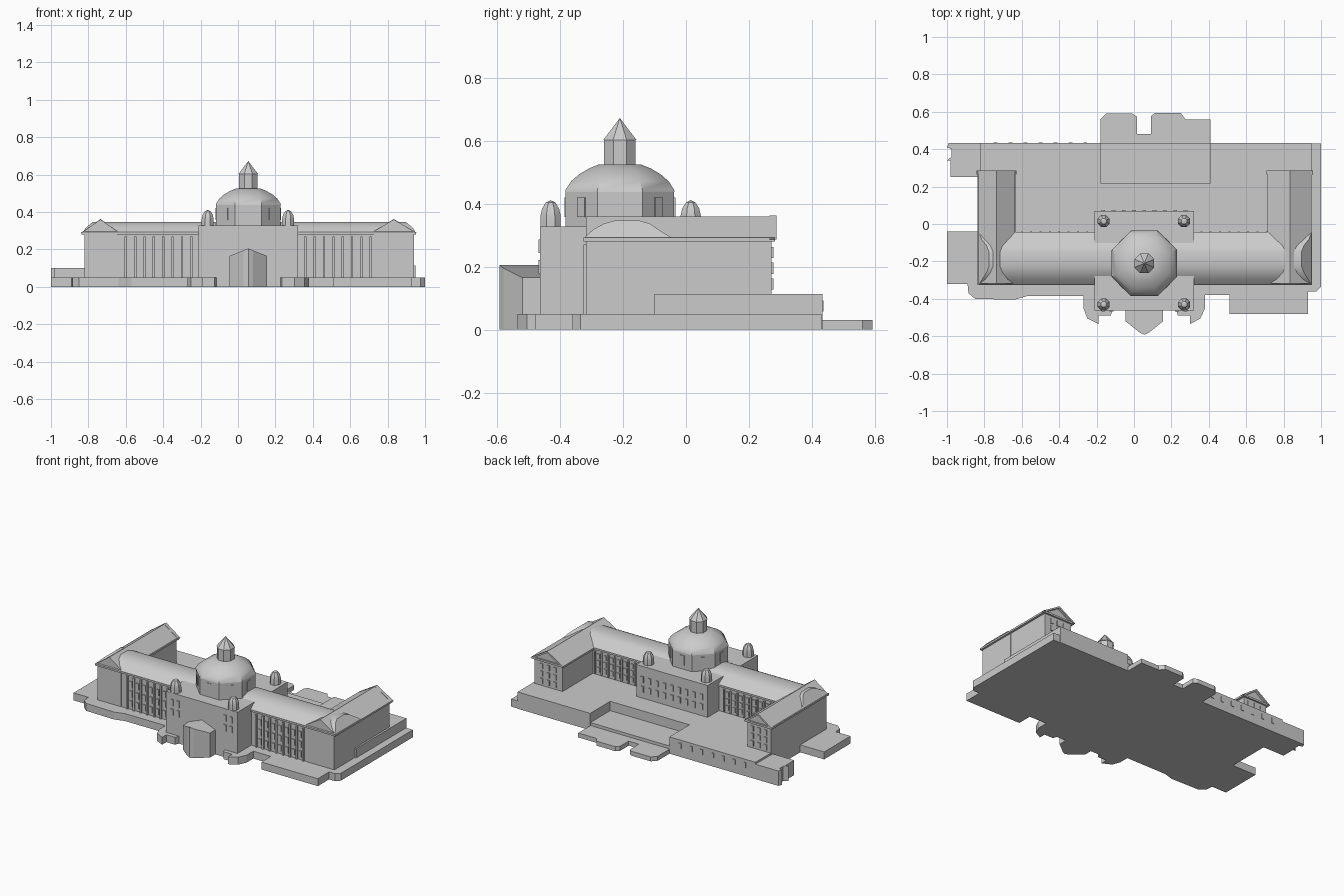
import bpy, bmesh, math
from mathutils import Matrix, Vector

if "Cube" in bpy.data.objects:
    bpy.data.objects.remove(bpy.data.objects["Cube"])

CX, CY = 0.055, -0.21      # dome centre


def finish(name, bm, smooth=False):
    bmesh.ops.recalc_face_normals(bm, faces=bm.faces)
    me = bpy.data.meshes.new(name)
    bm.to_mesh(me)
    bm.free()
    ob = bpy.data.objects.new(name, me)
    bpy.context.collection.objects.link(ob)
    if smooth:
        bpy.ops.object.select_all(action='DESELECT')
        bpy.context.view_layer.objects.active = ob
        ob.select_set(True)
        bpy.ops.object.shade_smooth_by_angle(angle=math.radians(30))
    return ob


def add_box(bm, x0, x1, y0, y1, z0, z1, turn=None):
    m = Matrix.Translation(((x0 + x1) / 2, (y0 + y1) / 2, (z0 + z1) / 2)) @ \
        Matrix.Diagonal((x1 - x0, y1 - y0, z1 - z0, 1))
    bmesh.ops.create_cube(bm, size=1, matrix=turn @ m if turn else m)


def box(name, *dims):
    bm = bmesh.new()
    add_box(bm, *dims)
    return finish(name, bm)


def slab(name, outline, z0, top):
    """Extrude a plan outline from z0 up to top(x), a number or a function."""
    bm = bmesh.new()
    f = bm.faces.new([bm.verts.new((x, y, z0)) for x, y in outline])
    new = bmesh.ops.extrude_face_region(bm, geom=[f])['geom']
    for v in new:
        if isinstance(v, bmesh.types.BMVert):
            v.co.z = top(v.co.x) if callable(top) else top
    return finish(name, bm)


def loft(name, rings, smooth=False):
    bm = bmesh.new()
    rows = [[bm.verts.new(p) for p in r] for r in rings]
    n = len(rows[0])
    for a, b in zip(rows, rows[1:]):
        for i in range(n):
            j = (i + 1) % n
            bm.faces.new((a[i], a[j], b[j], b[i]))
    bm.faces.new(rows[0])
    bm.faces.new(rows[-1])
    bmesh.ops.remove_doubles(bm, verts=bm.verts, dist=0.0005)
    return finish(name, bm, smooth)


def turned(name, x, y, profile, sides=8, smooth=False):
    """Polygonal solid; profile holds (distance to flat side, height)."""
    k = 1 / math.cos(math.pi / sides)
    rings = []
    for r, z in profile:
        rings.append([(x + r * k * math.cos((i + .5) * math.tau / sides),
                       y + r * k * math.sin((i + .5) * math.tau / sides), z)
                      for i in range(sides)])
    return loft(name, rings, smooth)


def windows(name, xs, y, zs, w, h, d=0.006):
    bm = bmesh.new()
    for x in xs:
        for z in zs:
            add_box(bm, x - w / 2, x + w / 2, y - d, y + d, z - h / 2, z + h / 2)
    return finish(name, bm)


def spread(a, b, n):
    return [a + (b - a) * i / (n - 1) for i in range(n)]


# Ground plinth with curved ramps along the front
slab("plinth", [
    (-1, -.32), (-.89, -.32), (-.885, -.37), (-.85, -.40), (-.64, -.405), (-.57, -.385),
    (-.27, -.385), (-.27, -.45), (-.25, -.505), (-.19, -.535), (-.19, -.49), (-.125, -.49),
    (-.115, -.46), (.225, -.46), (.235, -.49), (.30, -.49), (.30, -.535), (.355, -.505),
    (.38, -.45), (.38, -.38), (.51, -.38), (.51, -.48), (.93, -.48), (.93, -.36),
    (.975, -.36), (1, -.335), (1, .43), (-.82, .43), (-.82, -.04), (-1, -.04)], 0, .05)

# Low steps at the back
slab("rear_steps", [
    (-.18, .42), (-.18, .56), (-.15, .59), (-.01, .59), (.015, .575), (.015, .48),
    (.09, .48), (.09, .575), (.11, .593), (.25, .593), (.275, .56), (.41, .56), (.41, .42)], 0, .03)

# Rear terraces around the courtyard
box("terrace_left", -.82, -.18, -.1, .433, 0, .113)
box("terrace_right", .41, .95, -.1, .433, 0, .113)
box("terrace_middle", -.18, .41, -.1, .22, 0, .113)
slab("terrace_annex", [(-.82, .25), (-.98, .25), (-.98, .34), (-1, .34), (-.975, .36), (-.975, .40),
                       (-1, .41), (-.99, .433), (-.82, .433)], 0, .10)
windows("terrace_windows", spread(-.74, -.26, 7), .433, [.075], .02, .035, .004)

# Long main range with cornice and rounded hipped roof
box("main_range", -.82, .94, -.315, -.05, 0, .285)
box("main_cornice", -.83, .95, -.325, -.042, .28, .292)
rise = [(-.325, .29), (-.295, .318), (-.26, .337), (-.225, .347), (-.15, .347),
        (-.115, .337), (-.08, .313), (-.042, .29)]
rings = []
for y, z in rise:
    inset = .055 * ((z - .29) / .057) ** 1.5
    rings.append((y, z, -.83 + inset, .95 - inset))
loft("main_roof", [[(r[2], r[0], r[1]) for r in rings], [(r[3], r[0], r[1]) for r in rings]], True)

# End wings: walls, cornice, gabled roof, rear windows
for side, cx, hw in (("left", -.735, .087), ("right", .833, .105)):
    box(f"wing_{side}", cx - hw, cx + hw, -.318, .272, 0, .285)
    box(f"wing_cornice_{side}", cx - hw - .015, cx + hw + .015, -.325, .283, .28, .292)
    e = hw + .012
    loft(f"wing_roof_{side}", [[(cx - e, y, .29), (cx, y, .36), (cx + e, y, .29)]
                               for y in (-.318, .272)])
    # raking eaves overhanging the rear gable
    loft(f"wing_gable_trim_{side}", [
        [(cx - e - .008, y, .287), (cx, y, .362), (cx + e + .008, y, .287),
         (cx + e - .012, y, .287), (cx, y, .35), (cx - e + .012, y, .287)] for y in (.265, .287)])
    windows(f"wing_windows_{side}", spread(cx - .05, cx + .05, 3), .272, [.145, .195, .245], .02, .035)

# Facade windows and pilasters on the main range, front and rear
for side, a, b in (("left", -.60, -.25), ("right", .36, .71)):
    xs = spread(a, b, 8)
    mids = [(p + q) / 2 for p, q in zip(xs, xs[1:])]
    windows(f"front_windows_{side}", mids, -.315, [.09, .155, .22], .02, .04)
    windows(f"front_pilasters_{side}", xs, -.315, [.16], .012, .22, .01)
    windows(f"rear_windows_{side}", mids, -.05, [.15, .195, .24], .02, .033)
    windows(f"rear_pilasters_{side}", xs, -.05, [.195], .01, .15, .009)

# Central block
box("central_block", -.21, .32, -.463, .07, 0, .327)
windows("central_front_windows", [-.165, -.12, .23, .275], -.463, [.20, .265], .02, .042)
windows("central_rear_windows", spread(-.165, .275, 9), .07, [.175, .24], .02, .04)

# Entrance porch with pitched roof
slab("entrance_porch", [
    (-.045, -.45), (-.045, -.52), (.03, -.58), (CX, -.592), (.08, -.58), (.155, -.52),
    (.155, -.45), (CX, -.45)], 0, lambda x: .205 - .4 * abs(x - CX))

# Octagonal drum with windows, dome, lantern and spire
turned("drum", CX, CY, [(.172, .30), (.172, .44)])
bm = bmesh.new()
for i in range(8):
    turn = Matrix.Translation((CX, CY, 0)) @ Matrix.Rotation(i * math.pi / 4, 4, 'Z')
    add_box(bm, .168, .176, -.017, .017, .357, .42, turn)
finish("drum_windows", bm)
turned("dome", CX, CY, [(.174, .437), (.172, .445), (.155, .471), (.13, .493), (.098, .512),
                        (.066, .525)], 8, True)
turned("lantern", CX, CY, [(.05, .52), (.05, .603)])
turned("spire", CX, CY, [(.053, .602), (.0001, .672)])

# Four corner turrets
for i, (x, y) in enumerate([(-.162, -.43), (.268, -.43), (-.162, .015), (.268, .015)]):
    turned(f"turret_{i + 1}", x, y, [(.032, .32), (.032, .362), (.027, .385), (.015, .404),
                                     (.0001, .411)], 8, True)
